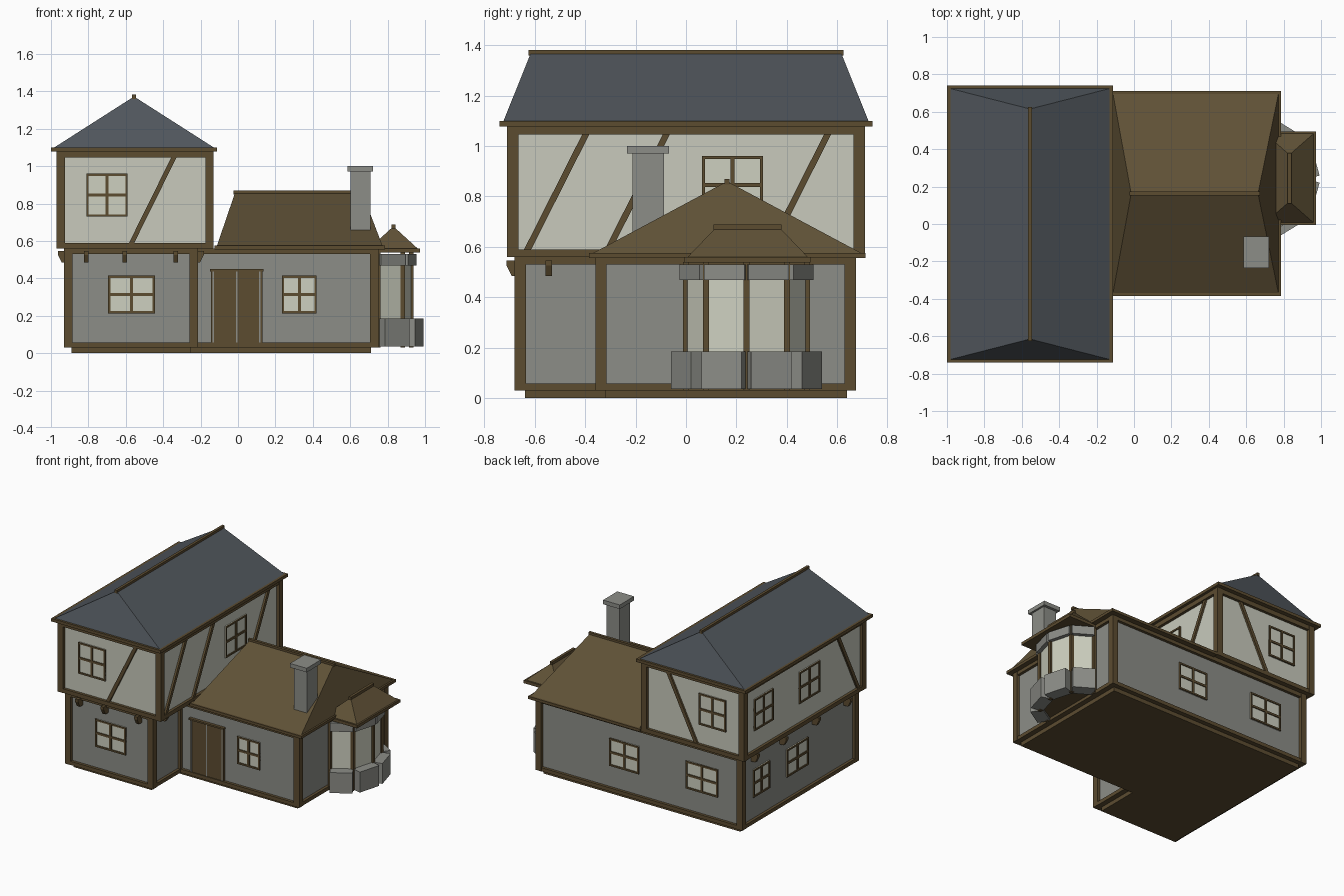
import bpy, bmesh, math
from mathutils import Vector

if "Cube" in bpy.data.objects:
    bpy.data.objects.remove(bpy.data.objects["Cube"])


def material(name, r, g, b):
    m = bpy.data.materials.new(name)
    lin = [((c / 255 + 0.055) / 1.055) ** 2.4 for c in (r, g, b)]
    m.diffuse_color = (*lin, 1)
    m.use_nodes = True
    m.node_tree.nodes["Principled BSDF"].inputs["Base Color"].default_value = m.diffuse_color
    return m


TIMBER = material("timber brown", 92, 76, 48)
SHINGLE = material("shingle brown", 95, 81, 54)
SLATE = material("slate grey", 80, 86, 92)
PLASTER = material("cream plaster", 200, 202, 188)
GLASS = material("pale pane", 206, 208, 192)
STONE = material("grey stone", 140, 141, 135)

parts = {}  # name -> (bmesh, material)


def prism(name, mat, a, b):
    """Solid between two matching loops of points."""
    bm = parts.setdefault(name, (bmesh.new(), mat))[0]
    va, vb = [bm.verts.new(p) for p in a], [bm.verts.new(p) for p in b]
    n = len(va)
    faces = [bm.faces.new(va), bm.faces.new(vb[::-1])]
    for i in range(n):
        j = (i + 1) % n
        faces.append(bm.faces.new((va[j], va[i], vb[i], vb[j])))
    bmesh.ops.recalc_face_normals(bm, faces=faces)


def slab(name, mat, outline, z0, z1):
    prism(name, mat, [(x, y, z0) for x, y in outline], [(x, y, z1) for x, y in outline])


def rect(x0, x1, y0, y1):
    return [(x0, y0), (x1, y0), (x1, y1), (x0, y1)]


def box(name, mat, x0, x1, y0, y1, z0, z1):
    slab(name, mat, rect(x0, x1, y0, y1), z0, z1)


def on_wall(side, c, u, z, d):
    """Point on a wall: u along it, z up, d outward from plane c."""
    return {"front": (u, c - d, z), "back": (u, c + d, z),
            "right": (c + d, u, z), "left": (c - d, u, z)}[side]


def plate(name, mat, wall, poly, d0, d1):
    prism(name, mat, [on_wall(*wall, u, z, d0) for u, z in poly],
          [on_wall(*wall, u, z, d1) for u, z in poly])


def window(wall, u0, u1, z0, z1):
    plate("window_panes", GLASS, wall, rect(u0, u1, z0, z1), -0.01, 0.005)
    t, um, zm = 0.012, (u0 + u1) / 2, (z0 + z1) / 2
    for r in ((u0, u0 + t, z0, z1), (u1 - t, u1, z0, z1), (u0, u1, z0, z0 + t),
              (u0, u1, z1 - t, z1), (um - .008, um + .008, z0, z1),
              (u0, u1, zm - .008, zm + .008)):
        plate("window_frames", TIMBER, wall, rect(*r), -0.01, 0.012)


def brace(wall, u0, u1, z0, z1, w=0.028):
    plate("diagonal_braces", TIMBER, wall,
          [(u0, z0), (u0 + w, z0), (u1 + w, z1), (u1, z1)], -0.01, 0.014)


def corbel(wall, u):
    tri = [(0, 0.545), (0.055, 0.545), (0.055, 0.525), (0.035, 0.485), (0, 0.485)]
    prism("corbels", TIMBER, [on_wall(*wall, u - .0125, z, d) for d, z in tri],
          [on_wall(*wall, u + .0125, z, d) for d, z in tri])


def timber_frame(name, outline, z0, z1, low, high, h=0.0225):
    """Corner posts, sill beams and top beams along a floor outline."""
    for i, (x, y) in enumerate(outline):
        x2, y2 = outline[(i + 1) % len(outline)]
        box(name + "_posts", TIMBER, x - h, x + h, y - h, y + h, z0, z1)
        k = h - 0.002
        r = (min(x, x2) - k, max(x, x2) + k, min(y, y2) - k, max(y, y2) + k)
        box(name + "_beams", TIMBER, *r, z0, z0 + low)
        box(name + "_beams", TIMBER, *r, z1 - high, z1)


def hip_roof(name, mat, x0, x1, y0, y1, z, top, ridge, rim, lip):
    """Hipped roof on an eave slab; ridge = its two end points (x, y)."""
    box(name + "_eaves", TIMBER, x0, x1, y0, y1, z - rim, z)
    (ax, ay), (bx, by) = ridge
    bm = parts.setdefault(name, (bmesh.new(), mat))[0]
    c = [bm.verts.new((x, y, z - 0.002)) for x, y in
         rect(x0 + lip, x1 - lip, y0 + lip, y1 - lip)]
    a, b = bm.verts.new((ax, ay, top)), bm.verts.new((bx, by, top))
    if ax == bx:   # ridge runs front to back
        loops = [(c[0], c[1], a), (c[1], c[2], b, a), (c[2], c[3], b), (c[3], c[0], a, b)]
    else:          # ridge runs left to right
        loops = [(c[0], c[1], b, a), (c[1], c[2], b), (c[2], c[3], a, b), (c[3], c[0], a)]
    for f in loops + [c[::-1]]:
        bm.faces.new(f)
    t = 0.01
    box(name + "_ridge", TIMBER, ax - t, bx + t, ay - t, by + t, top - 0.012, top + 0.01)


# Ground floor: L-shaped plinth, stone walls and timber frame
def l_plan(x0, x1, xs, y0, ys, y1):
    return [(x0, y0), (xs, y0), (xs, ys), (x1, ys), (x1, y1), (x0, y1)]


ground = l_plan(-.9075, .7275, -.2375, -.6575, -.3375, .6525)
slab("plinth", TIMBER, l_plan(-.89, .71, -.255, -.64, -.32, .64), 0, 0.04)
slab("ground_walls", STONE, ground, 0.035, 0.555)
timber_frame("ground", ground, 0.03, 0.56, 0.027, 0.03)

# Upper floor over the left block, overhanging
upper = rect(-.9475, -.1525, -.6875, .6875)
slab("upper_walls", PLASTER, upper, 0.57, 1.075)
slab("upper_floor", TIMBER, upper, 0.56, 0.575)
timber_frame("upper", upper, 0.56, 1.08, 0.03, 0.035)

# Roofs
hip_roof("main_roof", SLATE, -1, -.112, -.74, .74, 1.10, 1.372,
         [(-.556, -.615), (-.556, .615)], 0.022, 0.015)
hip_roof("wing_roof", SHINGLE, -.125, .785, -.385, .712, 0.575, 0.86,
         [(-.015, .163), (.663, .163)], 0.02, 0.012)
hip_roof("bay_roof", SHINGLE, .69, .972, -.005, .495, 0.56, 0.678,
         [(.831, .12), (.831, .37)], 0.022, 0.01)

# Chimney
box("chimney_shaft", STONE, .602, .708, -.212, -.088, 0.58, 0.975)
box("chimney_cap", STONE, .586, .722, -.234, -.068, 0.97, 1.0)

# Upper windows and braces
uf, ub = ("front", -.6875), ("back", .6875)
ur, ul = ("right", -.1525), ("left", -.9475)
for wall in (uf, ub):
    window(wall, -.81, -.59, 0.73, 0.96)
    brace(wall, -.585, -.355, 0.585, 1.05)
window(ur, .063, .305, 0.73, 0.96)
for u in (-.645, -.325, .315):
    brace(ur, u, u + .235, 0.585, 1.05)
window(ul, .35, .57, 0.73, 0.96)
window(ul, -.19, .05, 0.73, 0.96)
brace(ul, -.65, -.415, 0.585, 1.05)

# Ground windows
gf, gw = ("front", -.6575), ("front", -.3375)
gb, gl, gr = ("back", .6525), ("left", -.9075), ("right", -.2375)
for wall, u0, u1 in ((gf, -.695, -.445), (gw, .235, .42), (gb, -.08, .16),
                     (gb, -.72, -.46), (gl, .335, .525), (gl, -.115, .135)):
    window(wall, u0, u1, 0.213, 0.415)

# Corbels under the overhang
for u in (-.812, -.605, -.332):
    corbel(gf, u)
for u in (-.545, -.18, .2, .53):
    corbel(gl, u)
corbel(gr, -.545)

# Double door with narrow pale strips
plate("door_leaves", TIMBER, gw, rect(-.145, .13, 0.03, 0.44), -0.01, 0.014)
plate("door_lintel", TIMBER, gw, rect(-.15, .135, 0.437, 0.449), -0.01, 0.022)
for u in (-.133, -.008, .117):
    plate("door_strips", STONE, gw, rect(u - .004, u + .004, 0.03, 0.437), 0, 0.017)

# Bay window: five posts on a half ellipse, four panels between them
bay = [Vector((.75 + .175 * math.cos(a), .24 + .24 * math.sin(a)))
       for a in map(math.radians, (-90, -42, 0, 42, 90))]
for p in bay:
    box("bay_posts", TIMBER, p.x - .012, p.x + .012, p.y - .012, p.y + .012, 0.03, 0.54)
for a, b in zip(bay, bay[1:]):
    t = (b - a).normalized()
    n = Vector((t.y, -t.x))
    for name, mat, d0, d1, z0, z1 in (
            ("bay_panes", GLASS, -.006, .002, 0.17, 0.48),
            ("bay_stone_base", STONE, -.02, .07, 0.035, 0.185),
            ("bay_stone_lintel", STONE, -.015, .03, 0.468, 0.53)):
        slab(name, mat, [a + n * d0, a + n * d1, b + n * d1, b + n * d0], z0, z1)
slab("bay_floor", TIMBER, bay, 0.05, 0.17)

# Turn every gathered part into an object
for name, (bm, mat) in parts.items():
    bmesh.ops.recalc_face_normals(bm, faces=bm.faces[:])
    mesh = bpy.data.meshes.new(name)
    bm.to_mesh(mesh)
    bm.free()
    mesh.materials.append(mat)
    bpy.context.collection.objects.link(bpy.data.objects.new(name, mesh))
